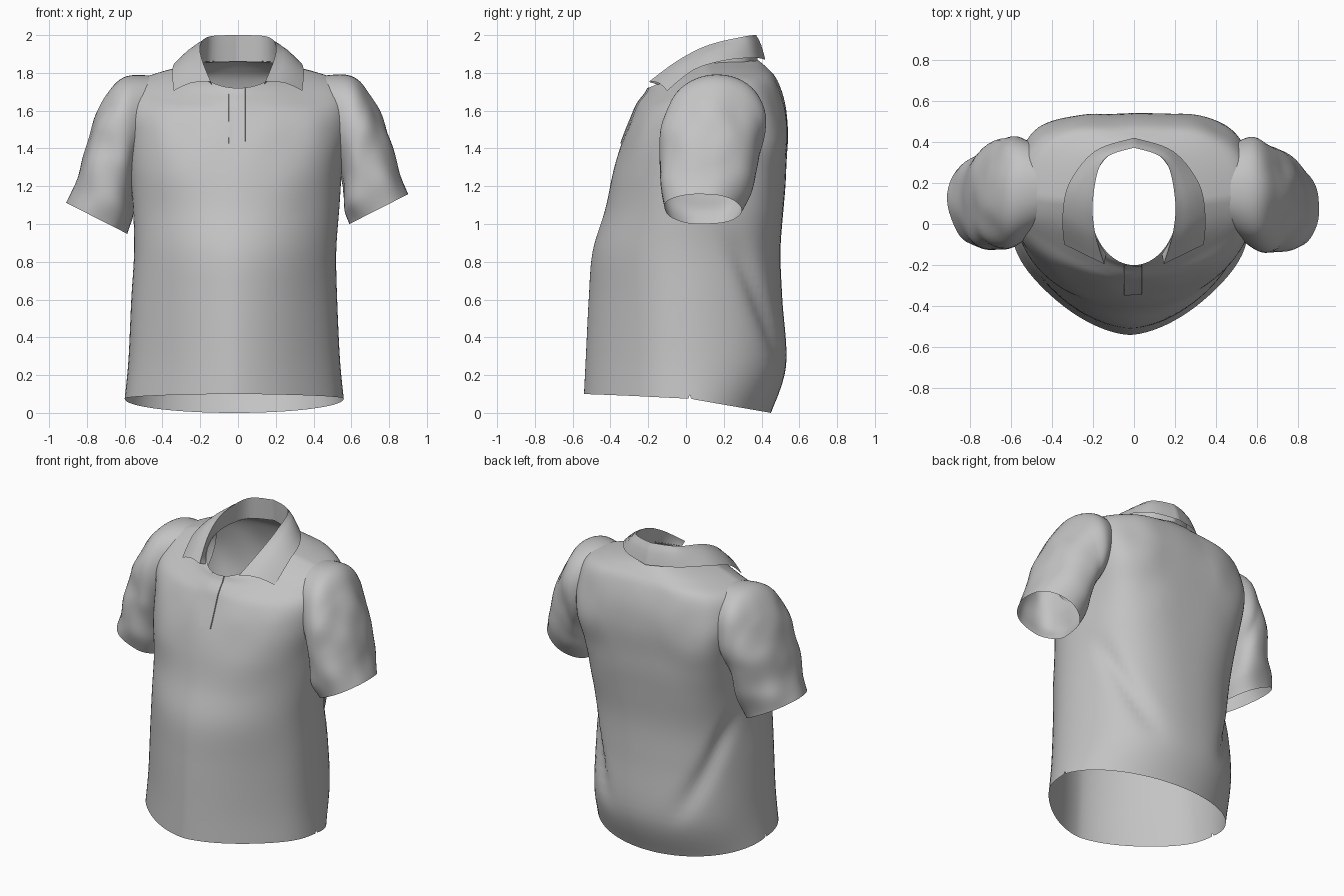
import bpy
import bmesh
from math import sin, cos, pi, exp, copysign
from mathutils import Vector, noise

cube = bpy.data.objects.get("Cube")
if cube:
    bpy.data.objects.remove(cube)

fabric = bpy.data.materials.new("grey_fabric")
fabric.use_nodes = True
GREY = (0.55, 0.55, 0.55, 1)
fabric.diffuse_color = GREY
fabric.node_tree.nodes["Principled BSDF"].inputs["Base Color"].default_value = GREY


def spline(keys, t):
    """Smooth curve through equally spaced key tuples, t from 0 to 1."""
    last = len(keys) - 1
    u = min(max(t, 0), 1) * last
    i = min(int(u), last - 1)
    f = u - i
    a, b, c, d = (keys[min(max(i + k, 0), last)] for k in (-1, 0, 1, 2))
    return [q + f / 2 * (r - p + f * (2 * p - 5 * q + 4 * r - s + f * (3 * (q - r) + s - p)))
            for p, q, r, s in zip(a, b, c, d)]


def power(value, exponent):
    return copysign(abs(value) ** exponent, value)


def loft(rows, closed):
    """Quad sheet through rows of points; returns the mesh and its vertex grid."""
    bm = bmesh.new()
    grid = [[bm.verts.new(p) for p in row] for row in rows]
    n = len(rows[0])
    for low, high in zip(grid, grid[1:]):
        for j in range(n if closed else n - 1):
            k = (j + 1) % n
            bm.faces.new((low[j], low[k], high[k], high[j]))
    return bm, grid


def finish(bm, name, angle=0.9):
    mesh = bpy.data.meshes.new(name)
    bm.normal_update()
    bm.to_mesh(mesh)
    bm.free()
    obj = bpy.data.objects.new(name, mesh)
    bpy.context.collection.objects.link(obj)
    mesh.materials.append(fabric)
    bpy.ops.object.select_all(action='DESELECT')
    obj.select_set(True)
    bpy.context.view_layer.objects.active = obj
    bpy.ops.object.shade_smooth_by_angle(angle=angle)
    return obj


# Body sections from hem to neckline: centre x, half width, widest y, front y,
# back y, front z, side z, back z, front roundness, back roundness
BODY = [
    (-.02, .58, .02, -.54, .45, .1, .075, 0, 1.65, 2),
    (-.02, .56, .02, -.53, .53, .3, .28, .25, 1.65, 2.2),
    (-.02, .545, .02, -.515, .51, .6, .6, .6, 1.7, 2.3),
    (-.015, .535, .02, -.495, .5, .85, .85, .85, 1.8, 2.5),
    (-.01, .545, .03, -.43, .515, 1.07, 1.07, 1.07, 1.9, 2.8),
    (-.01, .56, .04, -.385, .53, 1.27, 1.27, 1.27, 2.1, 3.2),
    (0, .58, .06, -.33, .54, 1.45, 1.45, 1.45, 2.2, 3.6),
    (0, .6, .1, -.275, .525, 1.58, 1.62, 1.62, 2, 3),
    (0, .56, .14, -.25, .485, 1.64, 1.74, 1.76, 1.6, 2.6),
    (0, .42, .12, -.215, .44, 1.69, 1.8, 1.82, 1.6, 2.2),
    (0, .215, .1, -.2, .385, 1.72, 1.85, 1.865, 2, 2),
]


def body_point(a, t):
    cx, w, ys, yf, yb, zf, zs, zb, pf, pb = spline(BODY, t)
    s, c = sin(a), cos(a)
    p, y, z = (pf, yf, zf) if s < 0 else (pb, yb, zb)
    p_soft = p + (2 - p) * c ** 8          # rounds off the side seam
    px = cx + w * power(c, 2 / p_soft)
    py = ys + (y - ys) * abs(s) ** (2 / p_soft)
    pz = zs + (z - zs) * abs(s)
    point = Vector((px, py, pz))
    # diagonal drape folds running from the armpits towards the lower back
    if s > 0:
        path = 0.35 + (1 - pz) * 1.1
        across = (min(a, pi - a) - path) / 0.13
        along = (pz - 0.62) / 0.3
        depth = 0.03 * exp(-across ** 2 - along ** 4)
        point -= Vector((c, s, 0)) * depth
    # slight cloth unevenness over chest and shoulders
    amount = 0.012 * max(0, min(1, (pz - 1) * 2)) * max(0, min(1, (1 - t) * 6))
    bump = noise.noise(Vector((px * 5, py * 4, pz * 4)))
    return point + Vector((c, s, 0)) * bump * amount


COLUMNS, ROWS = 96, 60
bm, grid = loft([[body_point(2 * pi * j / COLUMNS, i / ROWS) for j in range(COLUMNS)]
                 for i in range(ROWS + 1)], True)

# Small vents in the side seams at the hem
side_columns = (0, COLUMNS // 2)
vents = [bm.edges.get((grid[i][j], grid[i + 1][j])) for j in side_columns for i in (0, 1)]
corners = [grid[0][j].co.copy() for j in side_columns]
bmesh.ops.split_edges(bm, edges=vents)
for v in bm.verts:
    if any((v.co - corner).length < 1e-5 for corner in corners):
        v.co.y += copysign(0.008, v.link_faces[0].calc_center_median().y - v.co.y)
finish(bm, "shirt_body")

# Placket strip down the upper chest
placket = []
for i in range(25):
    t = 0.585 + 0.41 * i / 24
    cx, w, ys, yf, yb, zf, zs, zb, pf, pb = spline(BODY, t)
    row = []
    for x, lift in ((-.05, -.004), (-.047, .007), (0, .006), (.037, .007), (.04, -.004)):
        c = power(x / w, pf / 2)
        a = 2 * pi - (pi / 2 - c)
        row.append(body_point(a, t) - Vector((0, lift, 0)))
    placket.append(row)
bm, grid = loft(placket, False)
finish(bm, "placket", 0.5)

# Sleeve sections: outer x, outer z, inner x, inner z, front y, back y
SLEEVE = [
    (.37, 1.775, .48, 1.36, .0, .36),
    (.59, 1.785, .53, 1.28, -.1, .42),
    (.705, 1.67, .55, 1.21, -.14, .4),
    (.785, 1.5, .555, 1.14, -.145, .375),
    (.85, 1.3, .56, 1.07, -.14, .34),
    (.905, 1.16, .59, 1.0, -.12, .29),
]


def sleeve(name, side, drop, back):
    rows = []
    for i in range(41):
        t = i / 40
        xo, zo, xi, zi, yf, yb = spline(SLEEVE, t)
        row = []
        for j in range(48):
            a = 2 * pi * j / 48
            c, s = power(cos(a), .9), power(sin(a), .9)
            p = Vector(((xo + xi + (xo - xi) * c) / 2,
                        (yf + yb + (yb - yf) * s) / 2 + back * t,
                        (zo + zi + (zo - zi) * c) / 2 - drop * t * t))
            fold = noise.noise(Vector((p.x * 5, p.y * 7 + side * 3, p.z * 6)))
            p += Vector((c * .6, s, c * .3)) * fold * .022 * min(1, 2 * t)
            row.append((side * p.x, p.y, p.z))
        rows.append(row if side < 0 else row[::-1])
    bm, grid = loft(rows, True)
    bmesh.ops.recalc_face_normals(bm, faces=bm.faces)
    finish(bm, name)


sleeve("left_sleeve", 1, 0, 0)
sleeve("right_sleeve", -1, .05, .03)

# Collar edges from the front opening round to the centre back
STAND = [(.135, -.14, 1.735), (.2, -.03, 1.785), (.212, .12, 1.84), (.155, .31, 1.855), (0, .38, 1.86)]
CREASE = [(.145, -.195, 1.752), (.19, -.04, 1.865), (.2, .12, 1.945), (.15, .31, 1.99), (0, .372, 1.997)]
OUTER = [(.34, -.1, 1.705), (.348, .04, 1.815), (.315, .2, 1.865), (.19, .355, 1.88), (0, .42, 1.87)]


def collar_row(t, side):
    base, top, outer = (Vector(spline(k, t)) for k in (STAND, CREASE, OUTER))
    row = [base.lerp(top, f) for f in (0, .35, .7, .95)]
    row += [top + Vector((0, 0, .003))]
    for f in (.06, .3, .55, .8, 1):
        p = top.lerp(outer, f)
        p.z += .02 * sin(pi * f)
        row.append(p)
    return [(side * p.x, p.y, p.z) for p in row]


STEPS = 28
collar = [collar_row(i / STEPS, 1) for i in range(STEPS + 1)]
collar += [collar_row(i / STEPS, -1) for i in reversed(range(STEPS))]
bm, grid = loft(collar, False)
bmesh.ops.recalc_face_normals(bm, faces=bm.faces)
finish(bm, "collar", 1.0)
